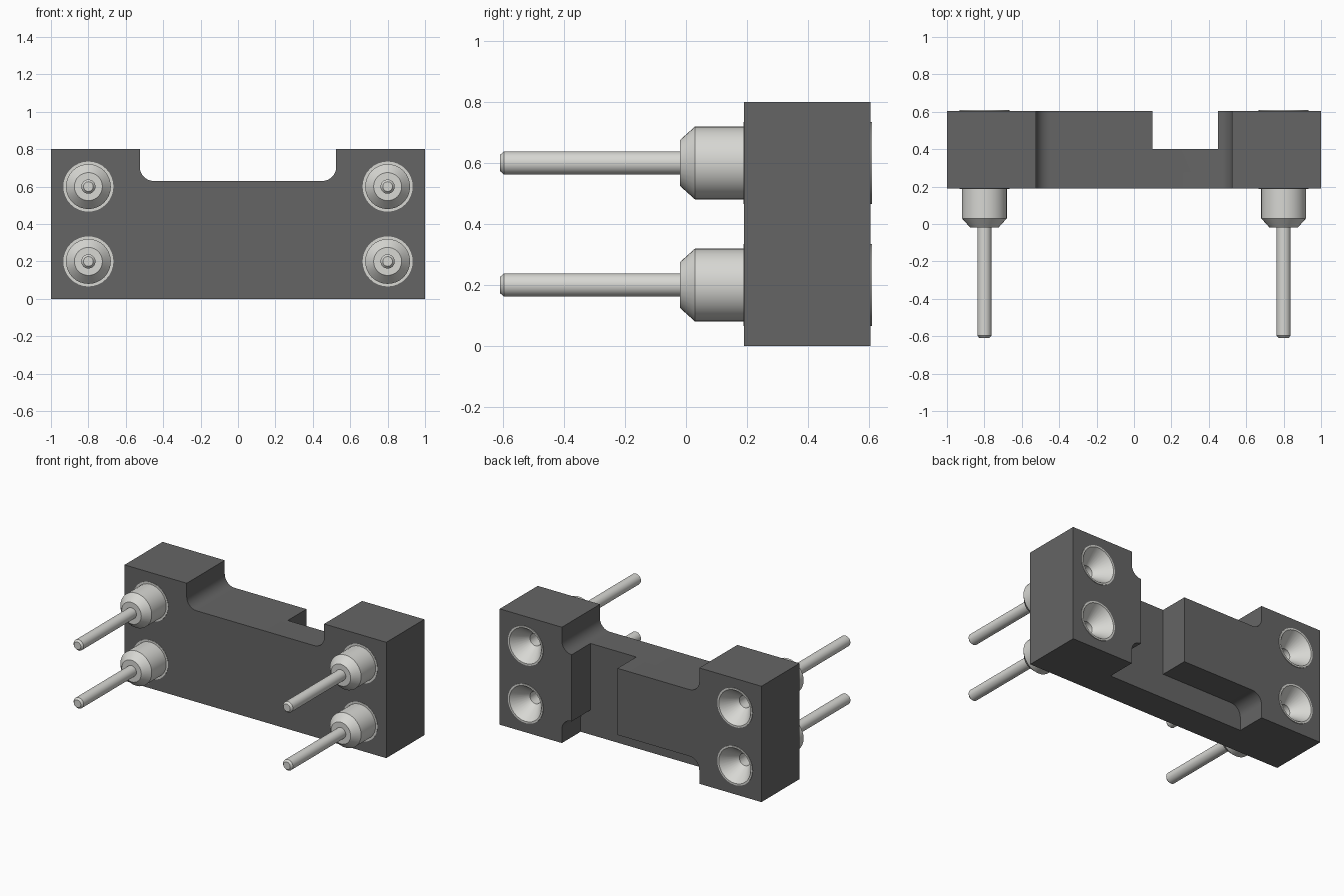
import bpy, bmesh, math

if "Cube" in bpy.data.objects:
    bpy.data.objects.remove(bpy.data.objects["Cube"])

FRONT, STEP, BACK = 0.19, 0.4, 0.605
PINS = [(x, z) for x in (-0.8, 0.8) for z in (0.2, 0.6)]


def finish(name, bm):
    bmesh.ops.recalc_face_normals(bm, faces=bm.faces)
    mesh = bpy.data.meshes.new(name)
    bm.to_mesh(mesh)
    bm.free()
    obj = bpy.data.objects.new(name, mesh)
    bpy.context.collection.objects.link(obj)
    return obj


def smooth(obj):
    bpy.ops.object.select_all(action='DESELECT')
    obj.select_set(True)
    bpy.context.view_layer.objects.active = obj
    bpy.ops.object.shade_smooth_by_angle(angle=math.radians(30))


def prism(name, outline, y0, y1):
    """Extrude an (x, z) outline along y."""
    bm = bmesh.new()
    face = bm.faces.new([bm.verts.new((x, y0, z)) for x, z in outline])
    new = bmesh.ops.extrude_face_region(bm, geom=[face])['geom']
    bmesh.ops.translate(bm, vec=(0, y1 - y0, 0),
                        verts=[v for v in new if isinstance(v, bmesh.types.BMVert)])
    return finish(name, bm)


def lathe(name, profile, cx, cz, n=32):
    """Revolve a (y, radius) profile about an axis along y, with capped ends."""
    bm = bmesh.new()
    rings = [[bm.verts.new((cx + r * math.cos(math.tau * i / n), y,
                            cz + r * math.sin(math.tau * i / n))) for i in range(n)]
             for y, r in profile]
    for a, b in zip(rings, rings[1:]):
        for i in range(n):
            j = (i + 1) % n
            bm.faces.new((a[i], a[j], b[j], b[i]))
    bm.faces.new(rings[0])
    bm.faces.new(rings[-1])
    return finish(name, bm)


def notch_outline(half, depth, r, flip=False):
    """Notch with two rounded inner corners, opening up (or down if flipped)."""
    def arc(cx, a0):
        return [(cx + r * math.cos(math.radians(a0 + 11.25 * k)),
                 0.8 - depth + r + r * math.sin(math.radians(a0 + 11.25 * k)))
                for k in range(9)]
    pts = [(-half, 0.9)] + arc(-half + r, 180) + arc(half - r, 270) + [(half, 0.9)]
    return [(x, 0.8 - z) for x, z in pts] if flip else pts


# socket body block
body = prism("socket_body", [(-1, 0), (1, 0), (1, 0.8), (-1, 0.8)], FRONT, BACK)

# notches, rear slot and pin holes
cutters = [
    prism("top_notch_cutter", notch_outline(0.525, 0.17, 0.075), 0, 1),
    prism("bottom_notch_cutter", notch_outline(0.525, 0.17, 0.075, True), STEP, 1),
    prism("slot_cutter", [(0.1, -0.1), (0.45, -0.1), (0.45, 0.9), (0.1, 0.9)], STEP, 1),
]
cutters += [lathe("hole_cutter", [(0, 0.127), (1, 0.127)], x, z) for x, z in PINS]
for c in cutters:
    mod = body.modifiers.new("cut", 'BOOLEAN')
    mod.operation, mod.solver, mod.object = 'DIFFERENCE', 'EXACT', c
    bpy.context.view_layer.objects.active = body
    bpy.ops.object.modifier_apply(modifier=mod.name)
    bpy.data.objects.remove(c, do_unlink=True)
mat = bpy.data.materials.new("dark_plastic")
mat.diffuse_color = (0.13, 0.13, 0.13, 1)
mat.use_nodes = True
mat.node_tree.nodes["Principled BSDF"].inputs["Base Color"].default_value = mat.diffuse_color
body.data.materials.clear()
body.data.materials.append(mat)
smooth(body)

# turned metal pins with a funnel mouth at the rear
metal = bpy.data.materials.new("pin_metal")
metal.diffuse_color = (0.68, 0.68, 0.65, 1)
metal.use_nodes = True
metal.node_tree.nodes["Principled BSDF"].inputs["Base Color"].default_value = metal.diffuse_color
profile = [(-0.61, 0.026), (-0.597, 0.038), (-0.02, 0.038), (-0.02, 0.075),
           (0.03, 0.12), (0.188, 0.12), (0.188, 0.134), (0.61, 0.134),
           (0.61, 0.122), (0.5, 0.042), (0.1, 0.042)]
for x, z in PINS:
    pin = lathe("contact_pin", profile, x, z)
    pin.data.materials.append(metal)
    smooth(pin)
